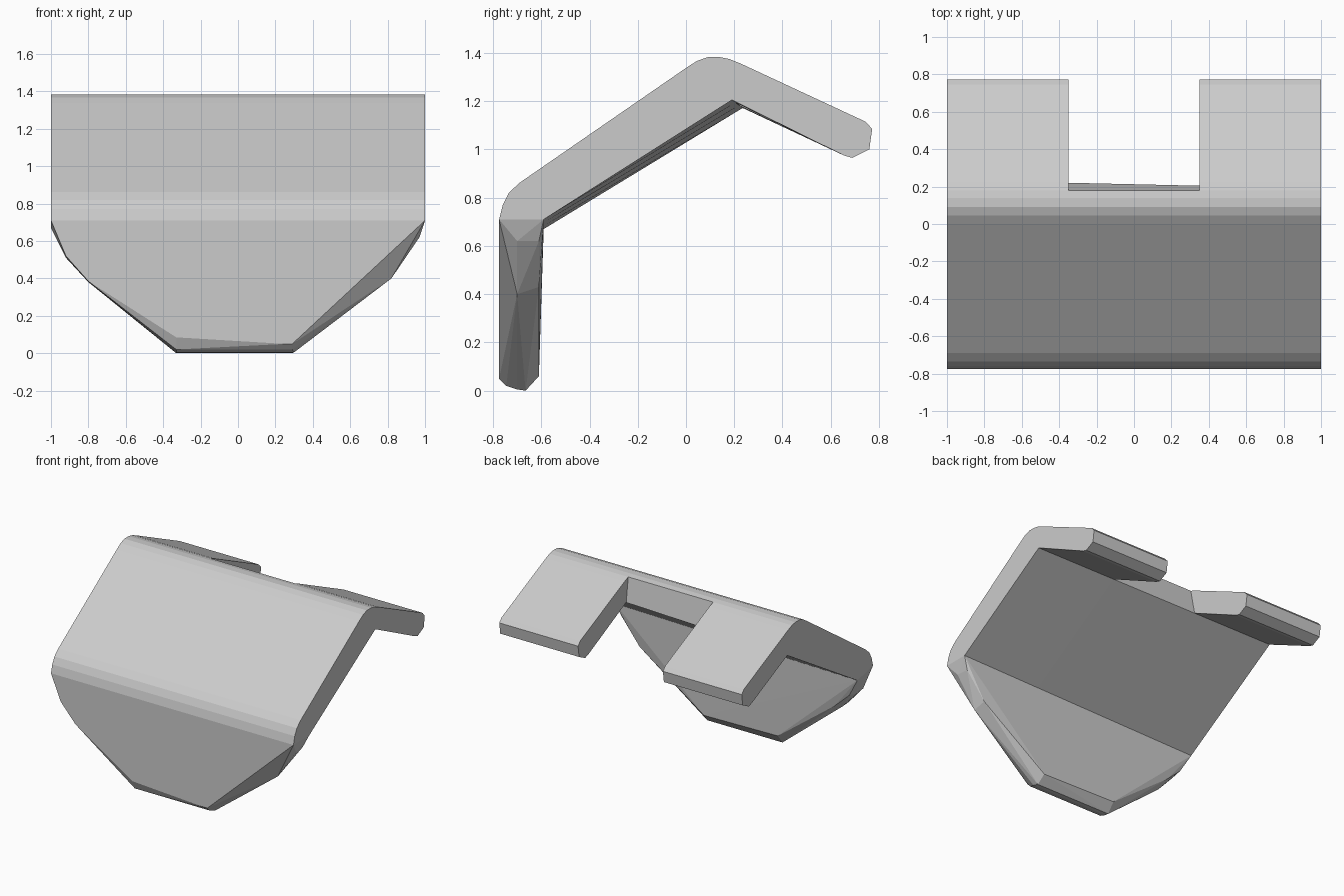
import bpy, bmesh

if "Cube" in bpy.data.objects:
    bpy.data.objects.remove(bpy.data.objects["Cube"])


def finish(name, bm):
    bmesh.ops.recalc_face_normals(bm, faces=bm.faces)
    mesh = bpy.data.meshes.new(name)
    bm.to_mesh(mesh)
    bm.free()
    obj = bpy.data.objects.new(name, mesh)
    bpy.context.collection.objects.link(obj)
    return obj


def loft(name, xs, profile, open_segment):
    """Sweep a (y, z) profile along x; open_segment(profile index, x index) leaves a gap."""
    bm = bmesh.new()
    rings = [[bm.verts.new((x, y, z)) for y, z in profile(x)] for x in xs]
    n = len(rings[0])
    for k in range(len(xs) - 1):
        for i in range(n):
            if not open_segment(i, k):
                j = (i + 1) % n
                bm.faces.new((rings[k][i], rings[k][j], rings[k + 1][j], rings[k + 1][i]))
    bm.faces.new(rings[0])
    bm.faces.new(rings[-1])
    return finish(name, bm)


def mix(a, b, x):
    t = (x + 1) / 2
    return (a[0] + (b[0] - a[0]) * t, a[1] + (b[1] - a[1]) * t)


# The underside is slightly twisted between the left and right ends
def inner_top(x):
    return mix((0.235, 1.172), (0.19, 1.205), x)


def inner_low(x):
    return mix((-0.59, 0.67), (-0.59, 0.71), x)


RIDGE = (0.18, 1.375)


def slope_profile(x):
    return [(-0.775, 0.71), (-0.76, 0.77), (-0.735, 0.82), (-0.69, 0.862),
            (0.0, 1.338), (0.045, 1.367), (0.09, 1.383), (0.14, 1.383),
            RIDGE, inner_top(x), inner_low(x)]


def tab_profile(x):
    return [RIDGE, (0.225, 1.357), (0.745, 1.115), (0.772, 1.085), (0.76, 1.0),
            (0.69, 0.965), (0.655, 0.975), inner_top(x)]


# Sloping centre panel: only the middle of its back edge forms the slot wall
loft("sloping_panel", [-1, -0.35, 0.35, 1], slope_profile,
     lambda i, k: i == 10 or (i == 8 and k != 1))

# Two rear tabs, open where they meet the panel
for side, xs in (("left", [-1, -0.35]), ("right", [0.35, 1])):
    loft(side + "_rear_tab", xs, tab_profile, lambda i, k: i == 7)

# Front flap: tapered plate with chamfered rim, from front, middle and back outlines
outlines = {
    -0.775: [(-1, 0.71), (-0.92, 0.52), (-0.8, 0.385), (-0.33, 0.085), (0.25, 0.05), (1, 0.71)],
    -0.70: [(-0.92, 0.51), (-0.8, 0.38), (-0.33, 0.005), (0.3, 0.005), (0.82, 0.40), (0.97, 0.62)],
    -0.665: [(-0.33, 0), (0.29, 0)],
    -0.61: [(-0.92, 0.53), (-0.8, 0.42), (-0.33, 0.07), (0.28, 0.06), (0.81, 0.43), (0.96, 0.62)],
}
bm = bmesh.new()
for y, points in outlines.items():
    for x, z in points:
        bm.verts.new((x, y, z))
for x in (-0.33, 0.29):
    bm.verts.new((x, -0.775, 0.05 if x > 0 else 0.085))
    bm.verts.new((x, -0.745, 0.02))
for x in (-1, 1):
    bm.verts.new((x, *inner_low(x)))
hull = bmesh.ops.convex_hull(bm, input=bm.verts)
spare = {e for e in hull["geom_interior"] + hull["geom_unused"] if isinstance(e, bmesh.types.BMVert)}
bmesh.ops.delete(bm, geom=list(spare), context='VERTS')
bm.normal_update()
bmesh.ops.delete(bm, geom=[f for f in bm.faces if f.normal.z > 0.9], context='FACES')
finish("front_flap", bm)
